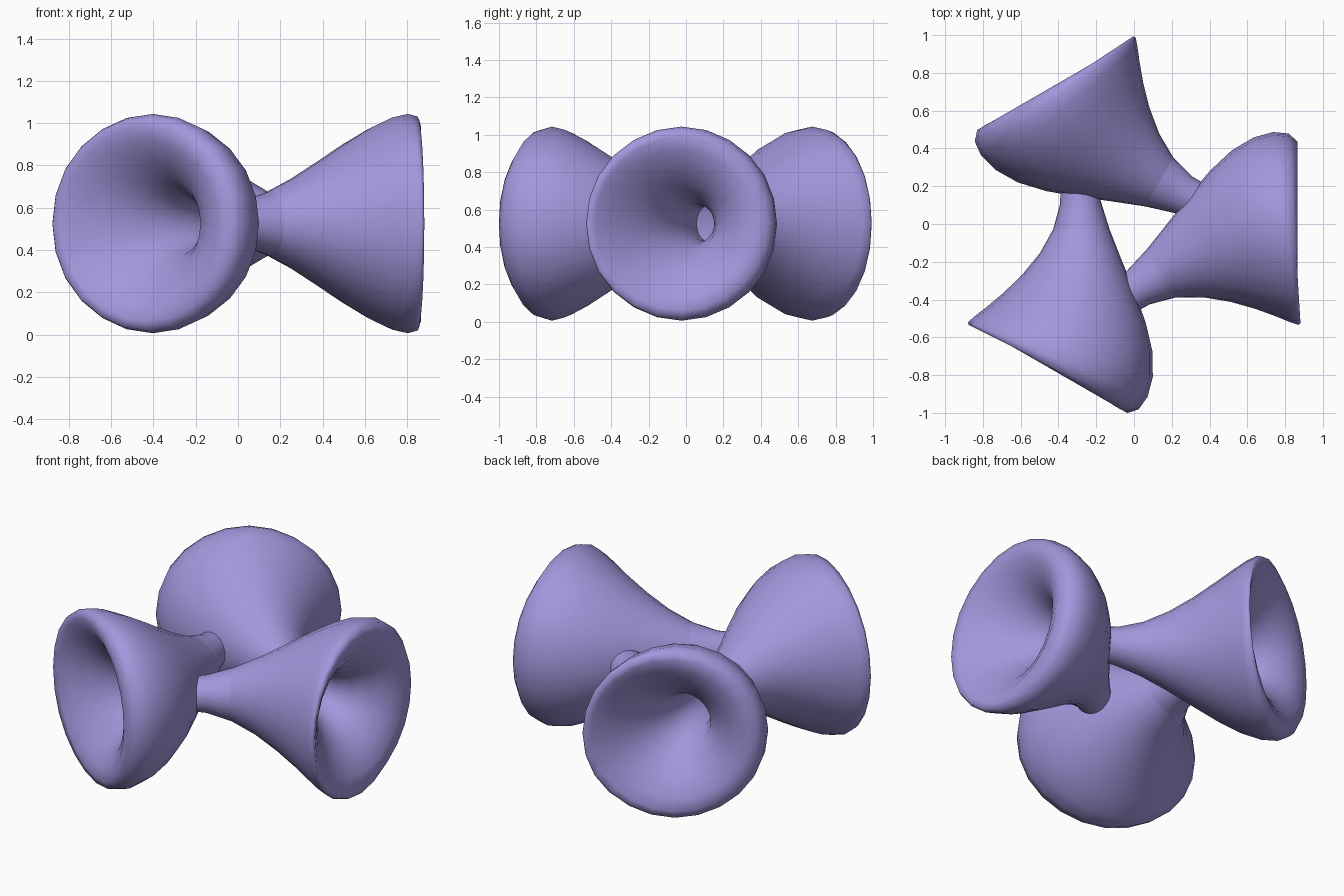
import bpy, math
from mathutils import Vector, Matrix

if "Cube" in bpy.data.objects:
    bpy.data.objects.remove(bpy.data.objects["Cube"])

SIDES, FINE, STEPS = 6, 4, 4       # cage sides, subdivisions around / along
MID_Z = 0.525
TURN = math.radians(120)
HUB = Vector((0, -0.022, 0))       # axis the three horns turn about

# Guide rings of one horn: x, y, radius, tilt in degrees
RINGS = [(0.62, 0.015, 0.15, -15),   # inner throat
         (0.865, -0.025, 0.464, 0),  # inside of the rim
         (0.635, -0.05, 0.457, 15),  # outer bell
         (0.145, -0.26, 0.15, 30)]   # outer neck


def ring(x, y, r, tilt):
    t = math.radians(tilt)
    side = Vector((-math.sin(t), math.cos(t), 0))
    r *= 6 / 5                       # spline smoothing shrinks a six-sided ring
    pts = []
    for k in range(SIDES):
        a = math.pi / 2 + k * 2 * math.pi / SIDES
        pts.append(Vector((x, y, MID_Z)) + side * r * math.cos(a) + Vector((0, 0, r * math.sin(a))))
    return pts


def turned(p, steps):
    return HUB + Matrix.Rotation(steps * TURN, 3, 'Z') @ (p - HUB)


def neighbour(pts, sign):
    # same ring on the adjoining horn, mirrored because the tube turns inside out
    return [turned(pts[-k % SIDES], sign) for k in range(SIDES)]


def spline(p, t):
    w = ((1 - t) ** 3, 3 * t ** 3 - 6 * t ** 2 + 4, -3 * t ** 3 + 3 * t ** 2 + 3 * t + 1, t ** 3)
    return sum((q * f / 6 for q, f in zip(p, w)), Vector((0, 0, 0)))


# Solve the control cage so the smooth surface passes through the guide rings
target = [ring(*r) for r in RINGS]
cage = [list(r) for r in target]
for _ in range(80):
    for j in range(4):
        before = cage[j - 1] if j else neighbour(cage[3], 1)
        after = cage[j + 1] if j < 3 else neighbour(cage[0], -1)
        cage[j] = [(6 * target[j][k] - before[k] - after[k]) / 4 for k in range(SIDES)]

chain = ([neighbour(cage[2], 1), neighbour(cage[3], 1)] + cage
         + [neighbour(cage[0], -1)])

# Sweep from the previous horn's neck, out through the mouth, back to this neck
rows = []
for s in range(4):
    for i in range(STEPS + (s == 3)):
        loop = [spline([chain[s + n][k] for n in range(4)], i / STEPS) for k in range(SIDES)]
        rows.append([spline([loop[(k + n - 1) % SIDES] for n in range(4)], f / FINE)
                     for k in range(SIDES) for f in range(FINE)])

N = SIDES * FINE
verts = [p for row in rows for p in row]
faces = [(i * N + k, i * N + (k + 1) % N, (i + 1) * N + (k + 1) % N, (i + 1) * N + k)
         for i in range(len(rows) - 1) for k in range(N)]

mat = bpy.data.materials.new("violet")
mat.diffuse_color = (0.36, 0.31, 0.72, 1)
mat.use_nodes = True
mat.node_tree.nodes["Principled BSDF"].inputs["Base Color"].default_value = mat.diffuse_color

# Three interlocking horns
for h, name in enumerate(("right_horn", "back_horn", "front_horn")):
    mesh = bpy.data.meshes.new(name)
    mesh.from_pydata([turned(v, h) for v in verts], [], faces)
    mesh.polygons.foreach_set("use_smooth", [True] * len(faces))
    mesh.materials.append(mat)
    mesh.update()
    bpy.context.collection.objects.link(bpy.data.objects.new(name, mesh))
